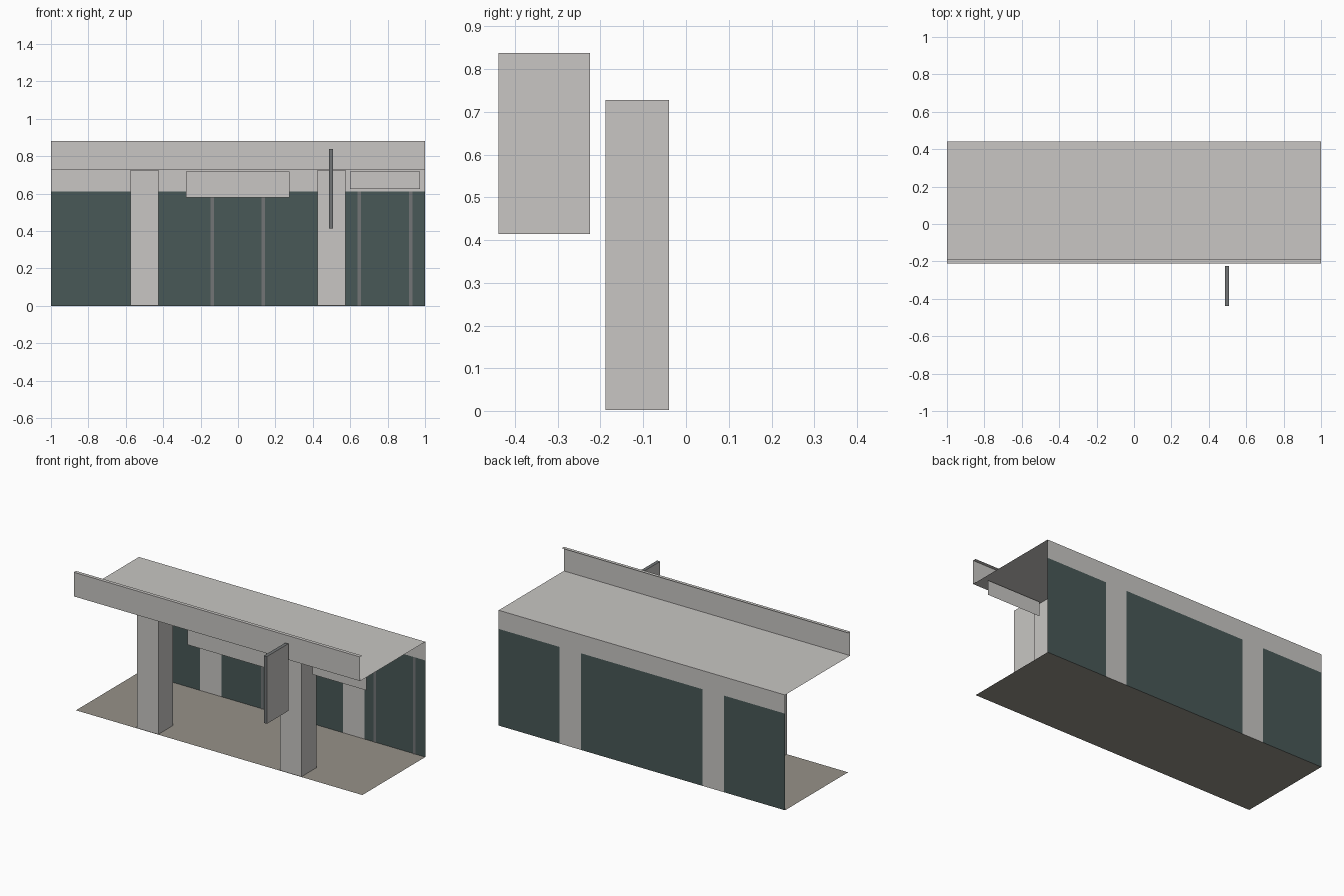
import bpy, bmesh
from mathutils import Vector

if "Cube" in bpy.data.objects:
    bpy.data.objects.remove(bpy.data.objects["Cube"])


def mat(name, r, g, b):
    lin = [((c / 255 + 0.055) / 1.055) ** 2.4 for c in (r, g, b)]
    m = bpy.data.materials.new(name)
    m.diffuse_color = (*lin, 1)
    m.use_nodes = True
    m.node_tree.nodes["Principled BSDF"].inputs["Base Color"].default_value = m.diffuse_color
    return m


PLASTER = mat("pale_plaster", 200, 198, 195)
GLASS = mat("dark_teal_glass", 72, 88, 87)
METAL = mat("grey_metal", 114, 117, 118)
PAVING = mat("warm_paving", 150, 146, 137)


def finish(name, bm, *mats):
    me = bpy.data.meshes.new(name)
    bm.to_mesh(me)
    bm.free()
    for m in mats:
        me.materials.append(m)
    ob = bpy.data.objects.new(name, me)
    bpy.context.collection.objects.link(ob)
    return ob


def sheet(name, origin, u, v, m):
    """Flat rectangle; its normal is u x v."""
    o, u, v = Vector(origin), Vector(u), Vector(v)
    bm = bmesh.new()
    bm.faces.new([bm.verts.new(p) for p in (o, o + u, o + u + v, o + v)])
    return finish(name, bm, m)


def upright(name, x0, x1, z0, z1, y, m):
    """Vertical sheet facing the front."""
    return sheet(name, (x0, y, z0), (x1 - x0, 0, 0), (0, 0, z1 - z0), m)


def box(name, lo, hi, *mats):
    bm = bmesh.new()
    bmesh.ops.create_cube(bm, size=1)
    lo, hi = Vector(lo), Vector(hi)
    for v in bm.verts:
        v.co = (lo + hi) / 2 + v.co * (hi - lo)
    if len(mats) > 1:  # second colour on the large x-facing sides
        bm.normal_update()
        for f in bm.faces:
            f.material_index = int(abs(f.normal.x) > 0.5)
    return finish(name, bm, *mats)


BACK, FRONT, EDGE = 0.44, -0.21, -0.188
ROOF, GLASS_TOP, TOP = 0.728, 0.61, 0.88

# Floor, roof, fascia with its narrow top lip
sheet("floor", (-1, EDGE, 0), (2, 0, 0), (0, BACK - EDGE, 0), PAVING)
sheet("roof", (-1, FRONT, ROOF), (2, 0, 0), (0, BACK - FRONT, 0), PLASTER)
upright("fascia", -1, 1, ROOF, TOP, FRONT, PLASTER)
sheet("fascia_lip", (-1, FRONT, TOP), (2, 0, 0), (0, EDGE - FRONT, 0), PLASTER)

# Back wall: header, pilasters and glazing bays
upright("wall_header", -1, 1, GLASS_TOP, ROOF, BACK, PLASTER)
for i, (a, b) in enumerate([(-1, -0.575), (-0.425, 0.425), (0.575, 1)]):
    upright(f"window_{i}", a, b, 0, GLASS_TOP, BACK, GLASS)

# Free-standing columns, each with a matching pilaster on the wall
for side, x in (("left", -0.5), ("right", 0.5)):
    upright(f"pilaster_{side}", x - 0.075, x + 0.075, 0, GLASS_TOP, BACK, PLASTER)
    box(f"column_{side}", (x - 0.075, EDGE, 0.002), (x + 0.075, -0.04, ROOF - 0.001), PLASTER)

# Window mullions
for i, x in enumerate((-0.138, 0.135, 0.648, 0.924)):
    upright(f"mullion_{i}", x - 0.009, x + 0.009, 0, GLASS_TOP, BACK - 0.003, METAL)

# Flat sign boards hanging between the columns
upright("sign_board_wide", -0.277, 0.275, 0.578, 0.717, -0.11, PLASTER)
upright("sign_board_narrow", 0.598, 0.974, 0.624, 0.717, -0.11, PLASTER)

# Projecting blade sign: metal rim, pale faces
box("blade_sign", (0.487, -0.438, 0.414), (0.509, -0.225, 0.838), METAL, PLASTER)
